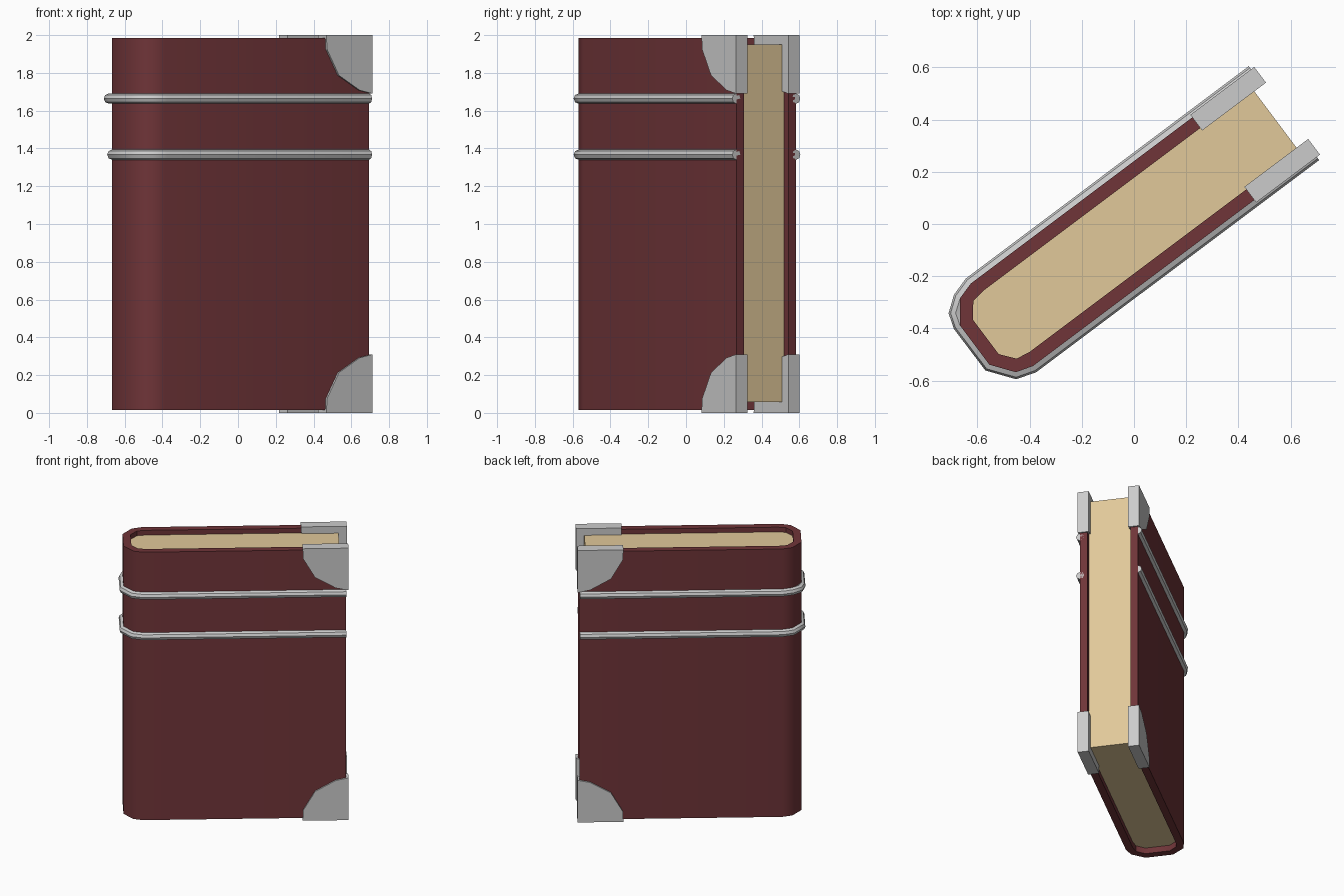
import bpy, bmesh, math
from mathutils import Matrix

if "Cube" in bpy.data.objects:
    bpy.data.objects.remove(bpy.data.objects["Cube"])

# Book frame: u runs from spine to opening, v across the thickness
PLACE = Matrix.Rotation(math.atan2(0.6, 0.8), 4, 'Z') @ Matrix.Translation((0, -0.005, 0))


def material(name, color):
    m = bpy.data.materials.new(name)
    m.diffuse_color = (*color, 1)
    m.use_nodes = True
    m.node_tree.nodes["Principled BSDF"].inputs["Base Color"].default_value = m.diffuse_color
    return m


RED = material("red_leather", (0.16, 0.035, 0.04))
PAPER = material("paper", (0.75, 0.58, 0.32))


def finish(ob, mat=None, smooth=True):
    ob.matrix_world = PLACE
    if mat:
        ob.data.materials.append(mat)
    if smooth:
        bpy.ops.object.select_all(action='DESELECT')
        bpy.context.view_layer.objects.active = ob
        ob.select_set(True)
        bpy.ops.object.shade_smooth_by_angle(angle=math.radians(40))


def prism(name, base, offset, mat=None, smooth=True):
    """Extrude a planar outline along an offset vector."""
    bm = bmesh.new()
    face = bm.faces.new([bm.verts.new(p) for p in base])
    out = bmesh.ops.extrude_face_region(bm, geom=[face], use_keep_orig=True)
    top = [g for g in out['geom'] if isinstance(g, bmesh.types.BMVert)]
    bmesh.ops.translate(bm, verts=top, vec=offset)
    bmesh.ops.recalc_face_normals(bm, faces=bm.faces)
    me = bpy.data.meshes.new(name)
    bm.to_mesh(me)
    bm.free()
    ob = bpy.data.objects.new(name, me)
    bpy.context.collection.objects.link(ob)
    finish(ob, mat, smooth)


def u_shape(half):
    """Mirror half an outline (v > 0) into a full U around the spine."""
    return half + [(u, -v) for u, v in reversed(half)]


outer = u_shape([(0.715, 0.198), (-0.637, 0.198), (-0.703, 0.178), (-0.767, 0.094)])
inner = u_shape([(0.715, 0.147), (-0.615, 0.147), (-0.67, 0.138), (-0.714, 0.083)])
pages = [(0.674 if u > 0 else u, v) for u, v in inner]

# Cover and page block
prism("cover", [(u, v, 0.015) for u, v in outer + inner[::-1]], (0, 0, 1.97), RED)
prism("pages", [(u, v, 0.058) for u, v in pages], (0, 0, 1.892), PAPER)

# Metal bands wrapped round the cover; the upper one bulges at one spine corner
upper = outer[:3] + [(-0.752, 0.142)] + outer[3:]
for name, z, path in (("lower_band", 1.367, outer), ("upper_band", 1.664, upper)):
    cu = bpy.data.curves.new(name, 'CURVE')
    cu.dimensions = '3D'
    cu.bevel_depth = 0.027
    cu.bevel_resolution = 2
    cu.use_fill_caps = True
    sp = cu.splines.new('POLY')
    sp.points.add(len(path) - 1)
    for p, (u, v) in zip(sp.points, path):
        p.co = (u, v, z, 1)
    tmp = bpy.data.objects.new(name + "_path", cu)
    bpy.context.collection.objects.link(tmp)
    bpy.context.view_layer.update()
    me = bpy.data.meshes.new_from_object(tmp.evaluated_get(bpy.context.evaluated_depsgraph_get()))
    bpy.data.objects.remove(tmp)
    ob = bpy.data.objects.new(name, me)
    bpy.context.collection.objects.link(ob)
    finish(ob)

# Metal corner guards, mirrored top/bottom and front/back
guard = [(0.73, 0), (0.424, 0), (0.428, 0.075), (0.507, 0.213), (0.645, 0.292), (0.73, 0.31)]
for side, sv in (("front", -1), ("back", 1)):
    for level in ("bottom", "top"):
        base = [(u, sv * 0.135, h if level == "bottom" else 2 - h) for u, h in guard]
        prism(f"{side}_{level}_corner", base, (0, sv * 0.075, 0), smooth=False)
